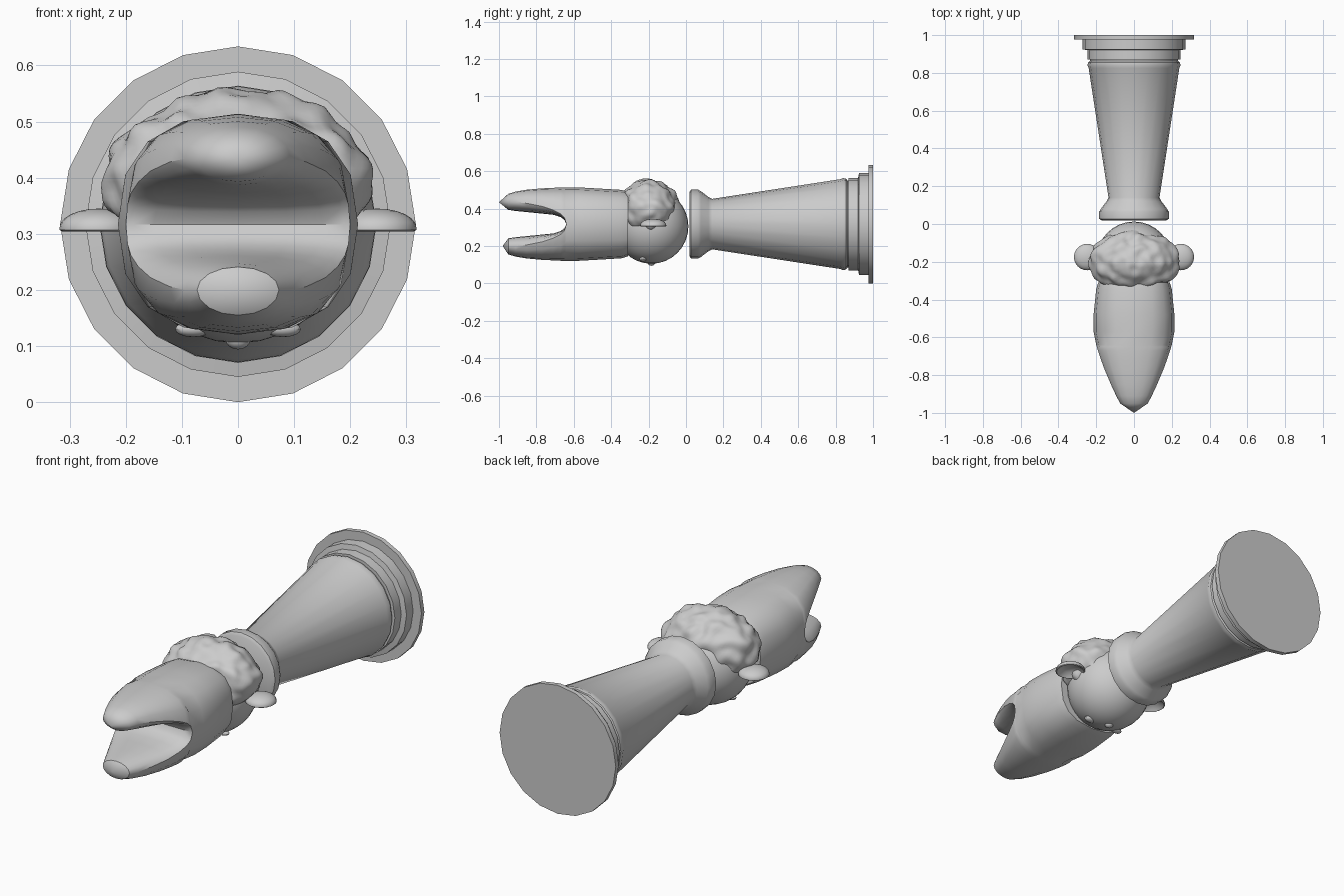
import bpy, bmesh, math
from mathutils import Matrix, Vector, noise

if "Cube" in bpy.data.objects:
    bpy.data.objects.remove(bpy.data.objects["Cube"])

AXIS = 0.317  # height of the long axis of the lying piece


def finish(name, bm, angle=35):
    bmesh.ops.recalc_face_normals(bm, faces=bm.faces)
    me = bpy.data.meshes.new(name)
    bm.to_mesh(me)
    bm.free()
    ob = bpy.data.objects.new(name, me)
    bpy.context.collection.objects.link(ob)
    bpy.ops.object.select_all(action='DESELECT')
    ob.select_set(True)
    bpy.context.view_layer.objects.active = ob
    bpy.ops.object.shade_smooth_by_angle(angle=math.radians(angle))
    return ob


def lathe(name, profile, seg, mat):
    """Spin (radius, height) points about local z; radius 0 becomes a pole."""
    bm = bmesh.new()
    rings = []
    for r, h in profile:
        n = seg if r > 0 else 1
        rings.append([bm.verts.new(mat @ Vector((r * math.cos(2 * math.pi * i / seg),
                                                 r * math.sin(2 * math.pi * i / seg), h)))
                      for i in range(n)])
    for a, b in zip(rings, rings[1:]):
        for i in range(seg):
            j = (i + 1) % seg
            q = [a[i % len(a)], a[j % len(a)], b[j % len(b)], b[i % len(b)]]
            bm.faces.new(list(dict.fromkeys(q)))
    return finish(name, bm)


def ball(name, loc, size, seg=24):
    bm = bmesh.new()
    bmesh.ops.create_uvsphere(bm, u_segments=seg, v_segments=seg // 2, radius=1,
                              matrix=Matrix.Translation(loc) @ Matrix.Diagonal((*size, 1)))
    return finish(name, bm)


along_y = Matrix.Translation((0, 0, AXIS)) @ Matrix.Rotation(-math.pi / 2, 4, 'X')

# stepped base discs
lathe("base", [(0, 0.87), (0.247, 0.87), (0.247, 0.92), (0.272, 0.925), (0.272, 0.977),
               (0.317, 0.977), (0.317, 1.0), (0, 1.0)], 20, along_y)
# tapered shaft with flared collar
lathe("shaft", [(0, 0.018), (0.17, 0.018), (0.184, 0.027), (0.184, 0.065), (0.176, 0.08),
                (0.145, 0.12), (0.135, 0.14), (0.24, 0.825), (0.246, 0.84), (0.243, 0.855),
                (0.232, 0.864), (0.232, 0.872), (0, 0.872)], 20, along_y)

# head, face pointing down
ball("head", (0, -0.185, 0.305), (0.198, 0.198, 0.2), 32)
ball("nose", (0, -0.185, 0.112), (0.022, 0.02, 0.018), 16)
for side, s in (("right", 1), ("left", -1)):
    ball(side + "_eye", (s * 0.08, -0.23, 0.13), (0.032, 0.018, 0.014), 16)
    # hollow cupped ear
    dome = [(0.07 * math.cos(t), 0.034 * math.sin(t)) for t in
            [k * math.pi / 12 for k in range(6)]]
    bowl = [(0, 0.034)] + dome[::-1] + [(0.07, -0.004), (0.065, -0.007), (0.058, 0)]
    bowl += [(0.04, 0.014), (0.02, 0.02), (0, 0.021)]
    lathe(side + "_ear", bowl, 24, Matrix.Translation((s * 0.248, -0.175, 0.311)))

# lumpy curly hair on the back of the head
bm = bmesh.new()
bmesh.ops.create_icosphere(bm, subdivisions=5, radius=1)
for v in bm.verts:
    d = v.co.normalized()
    p = Vector((d.x * 0.24, d.y * 0.162, d.z * 0.162))
    p += d * 0.018 * noise.noise(p * 19 + Vector((3.1, 1.7, 5.2)))
    v.co = p + Vector((0, -0.2, 0.393))
finish("hair", bm, 60)

# split mitre: (y, half width, outer, widest, inner height), heights from the axis
sections = [(-0.31, 0.19, 0.172, 0, 0), (-0.345, 0.2, 0.183, 0, 0),
            (-0.48, 0.214, 0.191, 0, 0), (-0.57, 0.214, 0.196, 0, 0),
            (-0.64, 0.2, 0.197, 0, 0), (-0.65, 0.197, 0.196, 0.035, 0.022),
            (-0.67, 0.191, 0.196, 0.055, 0.037), (-0.71, 0.178, 0.194, 0.075, 0.05),
            (-0.77, 0.156, 0.191, 0.095, 0.056), (-0.85, 0.122, 0.184, 0.111, 0.064),
            (-0.91, 0.094, 0.174, 0.117, 0.07), (-0.95, 0.073, 0.162, 0.117, 0.076)]
N = 8
bm = bmesh.new()
for s in (1, -1):
    rings = []
    for k, (y, w, out, mid, inn) in enumerate(sections):
        n = 2.6 - 0.6 * k / (len(sections) - 1)
        ring = []
        for i in range(2 * N):
            t = math.pi * i / N
            c, sn = math.cos(t), math.sin(t)
            x = w * math.copysign(abs(c) ** (2 / n), c)
            f = abs(sn) ** (2 / n)
            z = mid + f * ((out - mid) if i <= N else (inn - mid))
            ring.append(bm.verts.new((x, y, AXIS + s * z)))
        rings.append(ring)
    for k in range(len(rings) - 1):
        solid = sections[k + 1][3] == 0
        for i in range(N if solid else 2 * N):
            j = (i + 1) % (2 * N)
            bm.faces.new((rings[k][i], rings[k][j], rings[k + 1][j], rings[k + 1][i]))
    bm.faces.new(rings[0][:N + 1])
    # pointed tip
    tip = bm.verts.new((0, -1.0 if s > 0 else -0.98, AXIS + s * 0.117))
    for i in range(0, 2 * N):
        bm.faces.new((rings[-1][i], rings[-1][(i + 1) % (2 * N)], tip))
bmesh.ops.remove_doubles(bm, verts=bm.verts, dist=0.0005)
finish("mitre", bm, 35)
